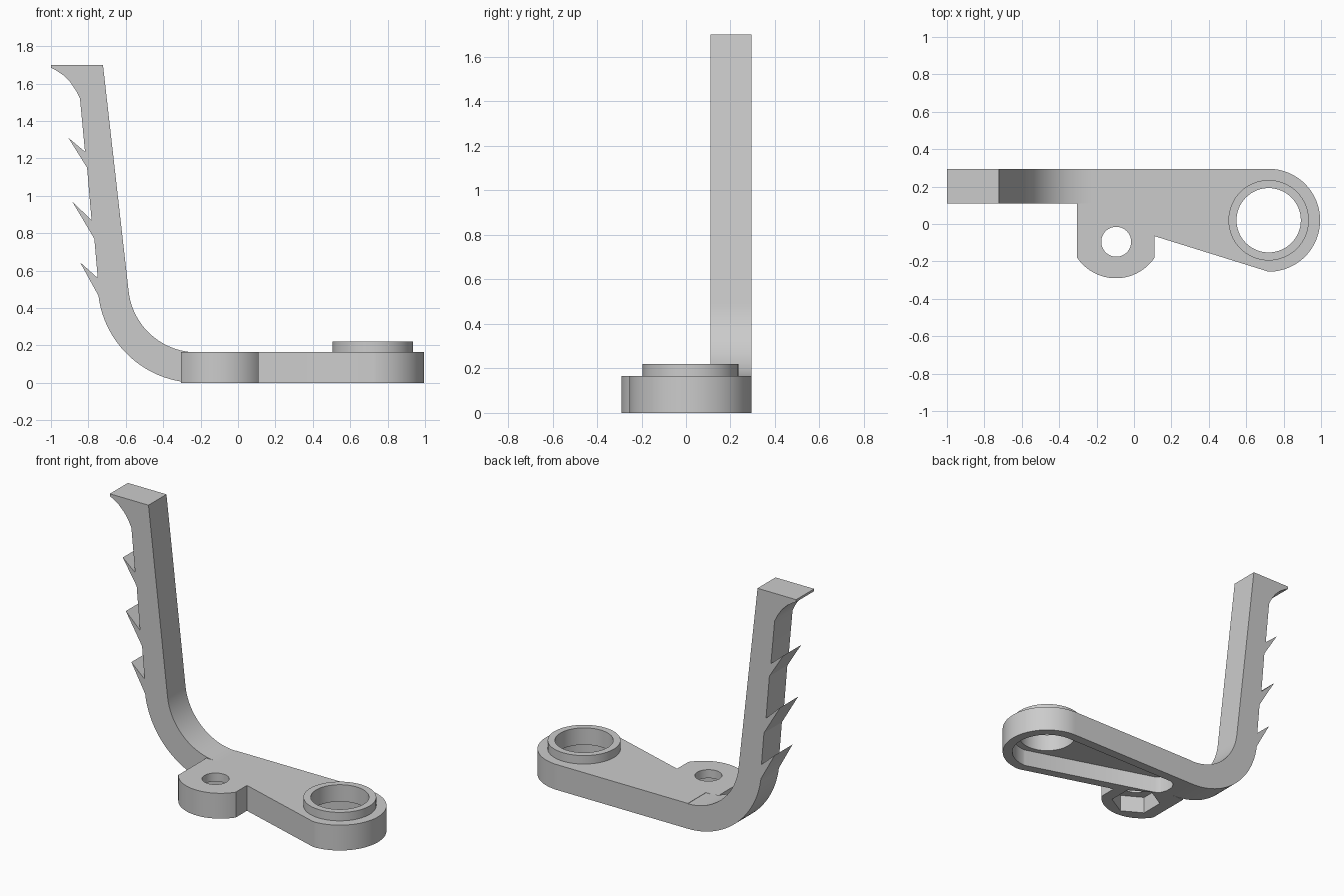
import bpy, bmesh
from math import sin, cos, radians
from mathutils import Vector

cube = bpy.data.objects.get("Cube")
if cube:
    bpy.data.objects.remove(cube, do_unlink=True)

grey = bpy.data.materials.new("plain grey")
grey.use_nodes = True
colour = (0.6, 0.6, 0.6, 1)
grey.diffuse_color = colour
grey.node_tree.nodes["Principled BSDF"].inputs["Base Color"].default_value = colour


def arc(cx, cy, r, start, end, n=32):
    """Points along a circular arc, angles in degrees."""
    angles = [radians(start + (end - start) * i / n) for i in range(n + 1)]
    return [(cx + r * cos(a), cy + r * sin(a)) for a in angles]


def circle(cx, cy, r, n=64, start=0):
    return arc(cx, cy, r, start, start + 360, n)[:-1]


def prism(name, outline, low, high, upright=False):
    """Extrude an outline along z, or along y when upright."""
    bm = bmesh.new()
    verts = [bm.verts.new((a, low, b) if upright else (a, b, low)) for a, b in outline]
    face = bm.faces.new(verts)
    out = bmesh.ops.extrude_face_region(bm, geom=[face])
    step = Vector((0, high - low, 0)) if upright else Vector((0, 0, high - low))
    moved = [v for v in out["geom"] if isinstance(v, bmesh.types.BMVert)]
    bmesh.ops.translate(bm, vec=step, verts=moved)
    bmesh.ops.recalc_face_normals(bm, faces=bm.faces)
    mesh = bpy.data.meshes.new(name)
    bm.to_mesh(mesh)
    bm.free()
    obj = bpy.data.objects.new(name, mesh)
    bpy.context.collection.objects.link(obj)
    mesh.materials.append(grey)
    return obj


def activate(obj):
    bpy.ops.object.select_all(action='DESELECT')
    obj.select_set(True)
    bpy.context.view_layer.objects.active = obj


def combine(obj, other, operation):
    mod = obj.modifiers.new(operation.lower(), 'BOOLEAN')
    mod.operation, mod.object, mod.solver = operation, other, 'EXACT'
    activate(obj)
    bpy.ops.object.modifier_apply(modifier=mod.name)
    bpy.data.objects.remove(other, do_unlink=True)


THICK, POCKET = 0.165, 0.11
RING = (0.72, 0.02)
BOLT = (-0.095, -0.095)
BEND = (-0.22, 0.53)

# Tapered base plate with the rounded bolt lug on its front edge
outline = [(BEND[0], 0.295)] + arc(*RING, 0.275, 90, -90, 48)
outline += [(0.11, -0.065), (0.11, -0.18)]
outline += arc(-0.097, -0.04, 0.25, -34, -146)
outline += [(-0.305, -0.18), (-0.305, 0.11), (BEND[0], 0.11)]
base = prism("base_plate", outline, 0, THICK)

# Raised collar and its through hole
combine(base, prism("collar", circle(*RING, 0.215), 0.14, 0.22), 'UNION')
combine(base, prism("collar_hole", circle(*RING, 0.172), -0.1, 0.4), 'DIFFERENCE')

# Tapered relief pocket underneath
pocket = arc(*RING, 0.215, 90, -90, 48)
pocket += [(-0.11, 0.067), (-0.14, 0.09), (-0.155, 0.13), (-0.155, 0.18),
           (-0.135, 0.22), (-0.1, 0.235)]
combine(base, prism("pocket", pocket, -0.1, POCKET), 'DIFFERENCE')

# Bolt hole with a hexagonal nut recess below
combine(base, prism("bolt_hole", circle(*BOLT, 0.08, 40), -0.1, 0.4), 'DIFFERENCE')
combine(base, prism("nut_recess", circle(*BOLT, 0.15, 6, 30), -0.1, POCKET), 'DIFFERENCE')

# Bent upright arm with three barbs and a flared tip
profile = arc(*BEND, 0.53, 270, 187)
profile += [(-0.845, 0.645), (-0.75, 0.56), (-0.768, 0.77),
            (-0.885, 0.967), (-0.783, 0.87), (-0.807, 1.15),
            (-0.907, 1.31), (-0.818, 1.235)]
profile += [(-0.845, 1.52), (-0.865, 1.56), (-0.895, 1.605), (-0.935, 1.645),
            (-0.975, 1.672), (-1, 1.685), (-1, 1.7), (-0.722, 1.7)]
profile += arc(*BEND, 0.367, 186, 270)
arm = prism("barbed_arm", profile, 0.11, 0.295, upright=True)

for part in (base, arm):
    activate(part)
    bpy.ops.object.shade_smooth_by_angle(angle=radians(25))
